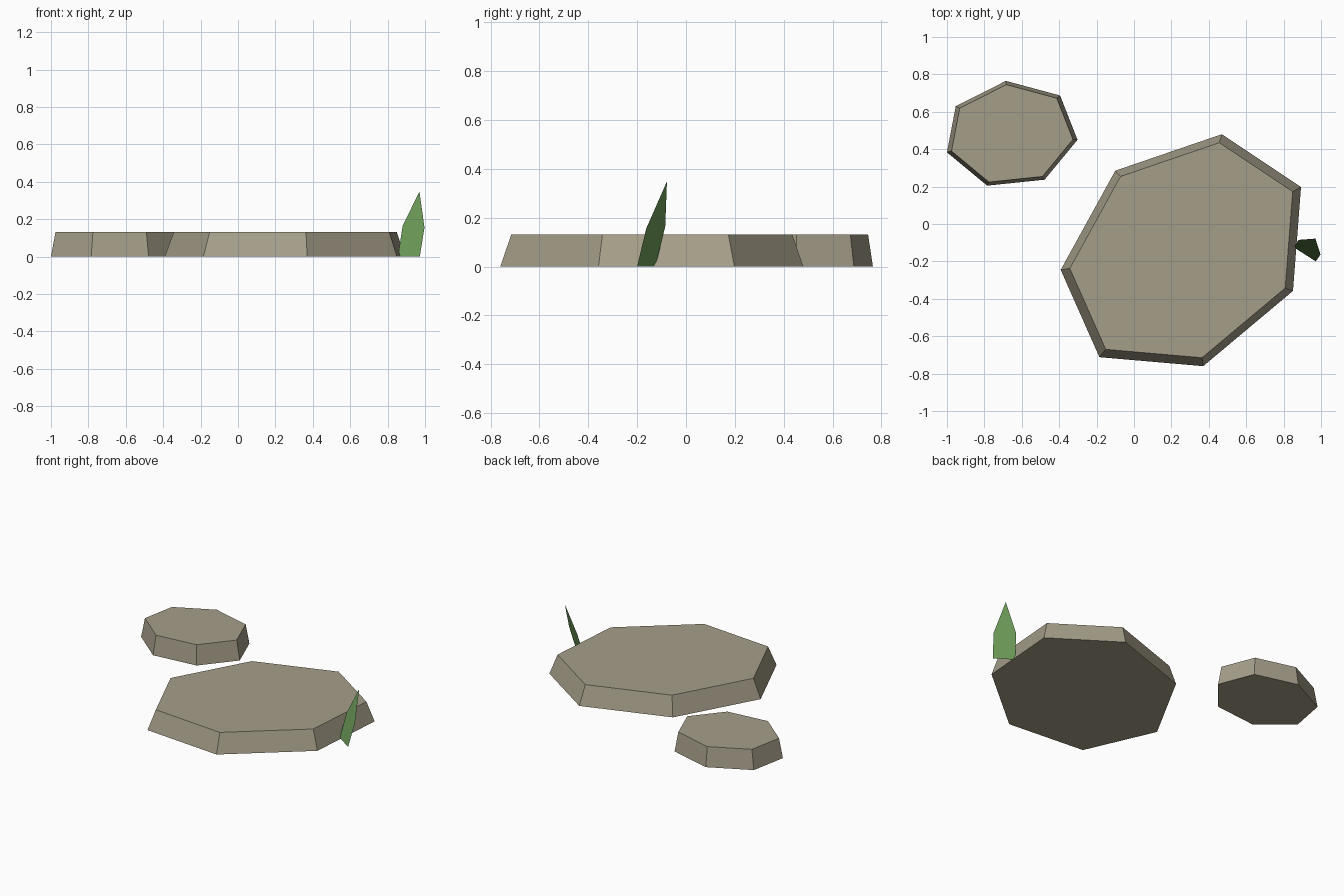
import bpy, bmesh

if "Cube" in bpy.data.objects:
    bpy.data.objects.remove(bpy.data.objects["Cube"])


def material(name, rgb):
    m = bpy.data.materials.new(name)
    m.diffuse_color = (*rgb, 1)
    m.use_nodes = True
    m.node_tree.nodes["Principled BSDF"].inputs["Base Color"].default_value = m.diffuse_color
    return m


def add_object(name, bm, mat):
    me = bpy.data.meshes.new(name)
    bm.to_mesh(me)
    bm.free()
    me.materials.append(mat)
    ob = bpy.data.objects.new(name, me)
    bpy.context.collection.objects.link(ob)
    return ob


def stone(name, outline, centre, taper, height, mat):
    """Flat slab: footprint extruded upward and drawn in toward its centre."""
    bm = bmesh.new()
    cx, cy = centre
    low = [bm.verts.new((x, y, 0)) for x, y in outline]
    top = [bm.verts.new((cx + (x - cx) * taper, cy + (y - cy) * taper, height))
           for x, y in outline]
    bm.faces.new(low)
    bm.faces.new(top)
    n = len(outline)
    for i in range(n):
        j = (i + 1) % n
        bm.faces.new((low[i], low[j], top[j], top[i]))
    bmesh.ops.recalc_face_normals(bm, faces=bm.faces)
    return add_object(name, bm, mat)


stone_grey = material("warm_stone", (0.376, 0.342, 0.25))
grass_green = material("grass_green", (0.15, 0.33, 0.098))

# Seven-sided stepping stones
stone("large_stone",
      [(0.47, 0.48), (0.893, 0.198), (0.85, -0.358), (0.37, -0.76),
       (-0.185, -0.712), (-0.392, -0.245), (-0.10, 0.285)],
      (0.28, -0.14), 0.927, 0.132, stone_grey)
stone("small_stone",
      [(-0.685, 0.765), (-0.395, 0.687), (-0.302, 0.45), (-0.478, 0.237),
       (-0.785, 0.205), (-1.0, 0.383), (-0.953, 0.63)],
      (-0.65, 0.48), 0.93, 0.132, stone_grey)

# Single leaning grass blade, one thin sheet
bm = bmesh.new()
blade = [(0.855, -0.125, 0), (0.972, -0.20, 0), (0.997, -0.163, 0.155),
         (0.97, -0.078, 0.348), (0.88, -0.085, 0.163)]
v = [bm.verts.new(p) for p in blade]
bm.faces.new((v[0], v[1], v[2], v[4]))
bm.faces.new((v[4], v[2], v[3]))
add_object("grass_blade", bm, grass_green)
